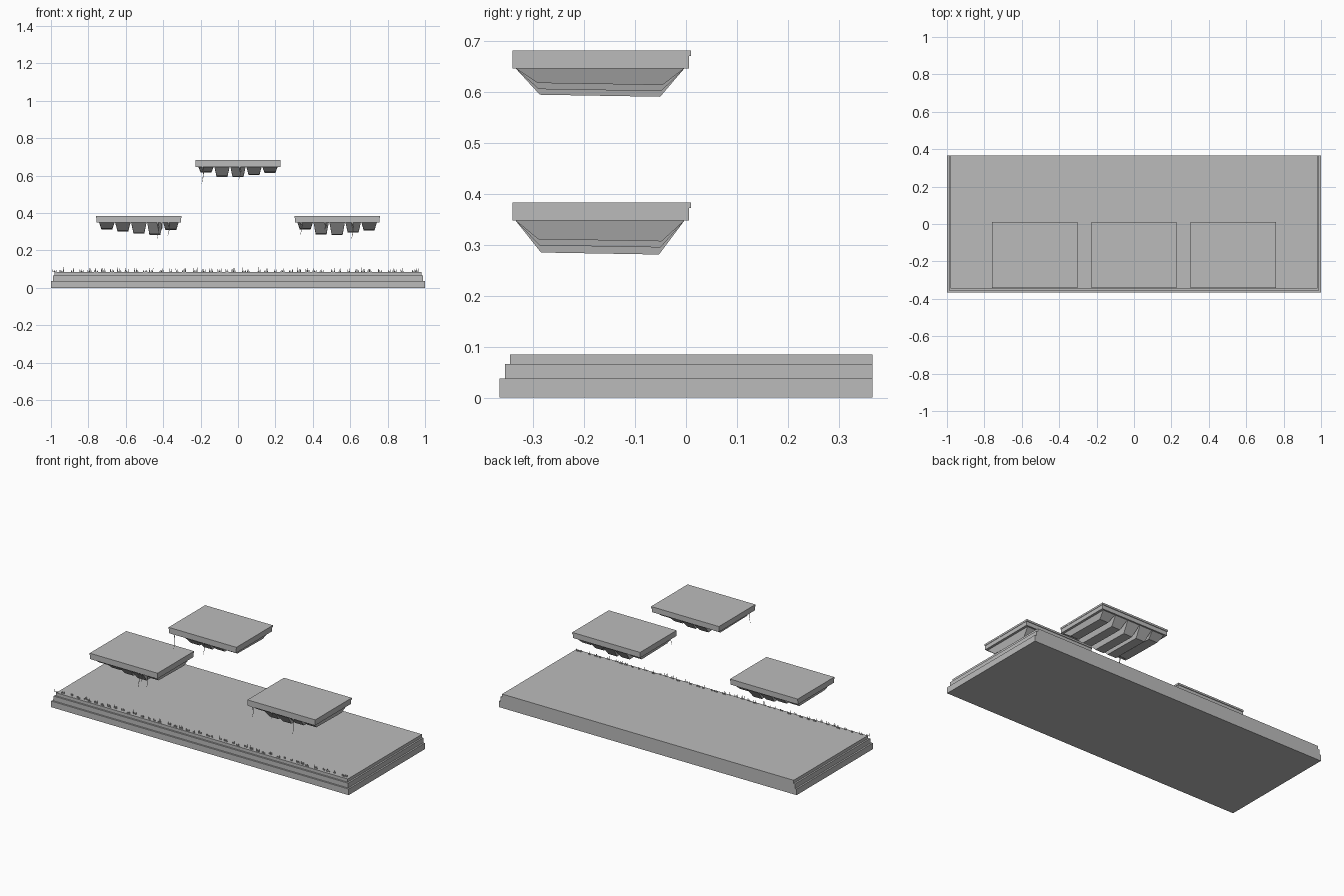
import bpy, bmesh, math, random

if "Cube" in bpy.data.objects:
    bpy.data.objects.remove(bpy.data.objects["Cube"])

random.seed(4)
grey = bpy.data.materials.new("stone_grey")
grey.diffuse_color = (0.5, 0.5, 0.5, 1)
grey.use_nodes = True
grey.node_tree.nodes["Principled BSDF"].inputs["Base Color"].default_value = grey.diffuse_color


def finish(name, bm, closed=True):
    if closed:
        bmesh.ops.recalc_face_normals(bm, faces=bm.faces)
    me = bpy.data.meshes.new(name)
    bm.to_mesh(me)
    bm.free()
    me.materials.append(grey)
    ob = bpy.data.objects.new(name, me)
    bpy.context.collection.objects.link(ob)
    return ob


def hexa(bm, bottom, top):
    """Six-sided solid from two rectangles (x0, x1, y0, y1, z front, z back)."""
    rings = []
    for x0, x1, y0, y1, zf, zb in (bottom, top):
        rings.append([bm.verts.new(p) for p in
                      ((x0, y0, zf), (x1, y0, zf), (x1, y1, zb), (x0, y1, zb))])
    a, b = rings
    bm.faces.new(a[::-1])
    bm.faces.new(b)
    for i in range(4):
        j = (i + 1) % 4
        bm.faces.new((a[i], a[j], b[j], b[i]))


def slab(name, x0, x1, y0, y1, z0, z1):
    bm = bmesh.new()
    hexa(bm, (x0, x1, y0, y1, z0, z0), (x0, x1, y0, y1, z1, z1))
    finish(name, bm)


# Stepped ground, flush at the back
for name, hx, y0, z0, z1 in (("ground_base", 1.0, -0.366, 0, 0.037),
                             ("ground_middle", 0.99, -0.356, 0.037, 0.066),
                             ("ground_top", 0.98, -0.346, 0.066, 0.085)):
    slab(name, -hx, hx, y0, 0.366, z0, z1)

# Grass blades: flat upright triangles along the front edge
bm = bmesh.new()
for i in range(46):
    cx = -0.975 + i * 1.95 / 45 + random.uniform(-0.012, 0.012)
    y = random.uniform(-0.344, -0.326)
    for k in range(random.choice((2, 3, 3))):
        x = cx + (k - 1) * 0.008
        h = random.uniform(0.012, 0.027)
        lean = random.uniform(-0.004, 0.004)
        bm.faces.new([bm.verts.new(p) for p in (
            (x - 0.003, y, 0.085), (x + 0.003, y, 0.085), (x + lean, y, 0.085 + h))])
finish("grass", bm, False)


def platform(tag, cx, top, depths, vines):
    # Two-layer floating slab
    slab(tag + "_cap", cx - 0.228, cx + 0.228, -0.341, 0.010, top - 0.011, top)
    slab(tag + "_body", cx - 0.226, cx + 0.226, -0.341, 0.006, top - 0.035, top - 0.011)
    # Five tapered rocks hanging underneath
    bm = bmesh.new()
    zt = top - 0.035
    for i, d in enumerate(depths):
        x = cx + (i - 2) * 0.0855
        zb = top - d
        inset = 0.042 + 0.2 * (d - 0.06)
        hexa(bm, (x - 0.029, x + 0.029, -0.335 + inset, -0.003 - inset, zb + 0.002, zb - 0.002),
             (x - 0.041, x + 0.041, -0.335, -0.003, zt, zt))
    finish(tag + "_rocks", bm)
    # Flat tapering vines at the front edge
    bm = bmesh.new()
    for vx, length in vines:
        rows = []
        for k in range(6):
            t = k / 5
            x = vx + 0.005 * math.sin(4 * t)
            w = 0.0035 * (1 - 0.85 * t)
            z = zt - length * t
            rows.append([bm.verts.new((x + s * w, -0.3415, z)) for s in (-1, 1)])
        for a, b in zip(rows, rows[1:]):
            bm.faces.new((a[0], b[0], b[1], a[1]))
    finish(tag + "_vines", bm, False)


platform("left_platform", -0.53, 0.383, (0.069, 0.079, 0.091, 0.098, 0.072),
         ((-0.43, 0.09), (-0.41, 0.05), (-0.372, 0.072)))
platform("centre_platform", 0.0, 0.682, (0.063, 0.087, 0.089, 0.078, 0.066),
         ((-0.19, 0.09), (0.008, 0.07)))
platform("right_platform", 0.53, 0.383, (0.069, 0.095, 0.1, 0.086, 0.074),
         ((0.337, 0.065), (0.465, 0.04), (0.61, 0.092)))
